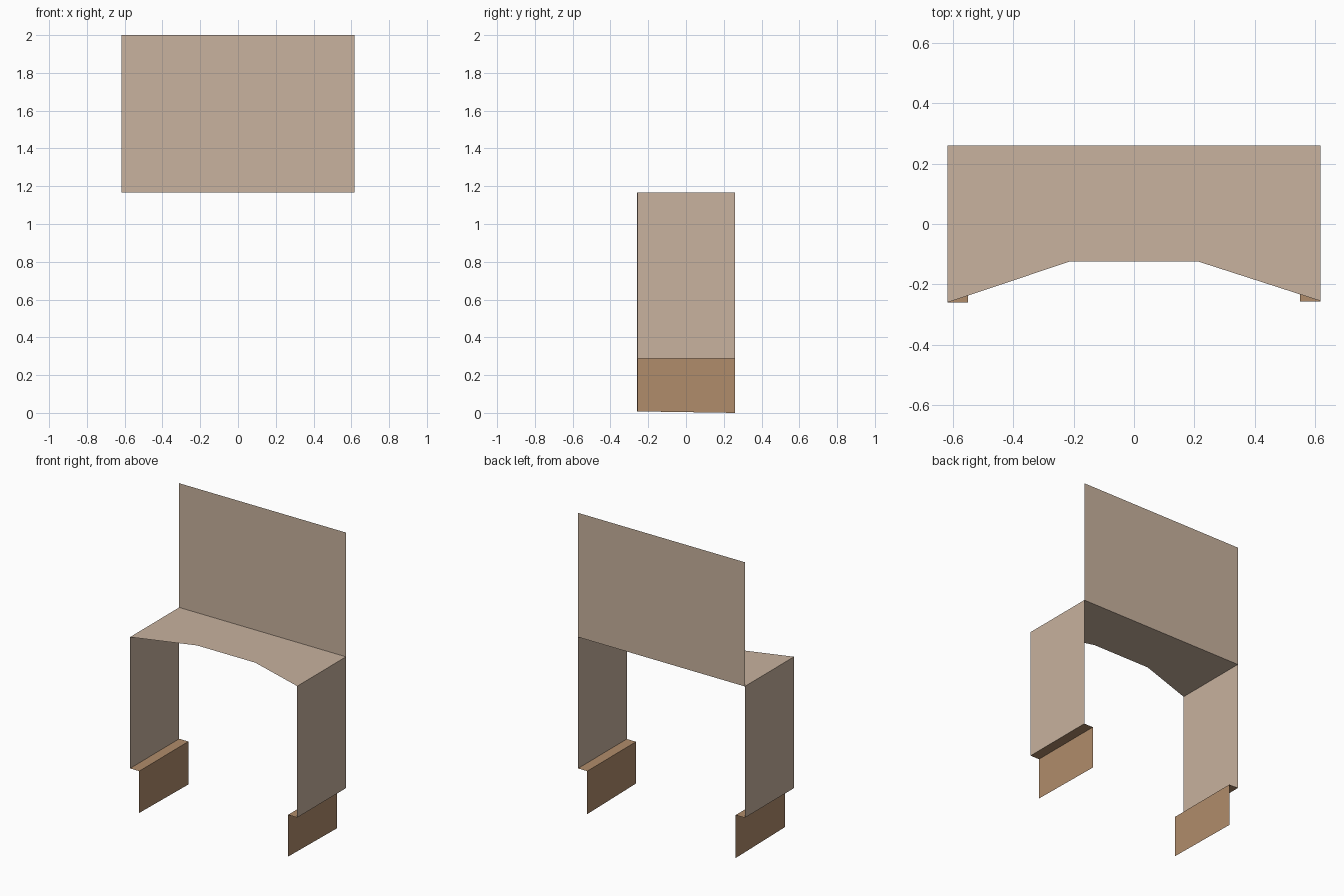
import bpy

if "Cube" in bpy.data.objects:
    bpy.data.objects.remove(bpy.data.objects["Cube"])


def material(name, rgb):
    m = bpy.data.materials.new(name)
    m.diffuse_color = (*rgb, 1.0)
    m.use_nodes = True
    m.node_tree.nodes["Principled BSDF"].inputs["Base Color"].default_value = m.diffuse_color
    return m


tan = material("pale tan", (0.578, 0.445, 0.342))
brown = material("warm brown", (0.434, 0.262, 0.147))


def sheet(name, points, mat):
    """One flat panel from its outline."""
    me = bpy.data.meshes.new(name)
    me.from_pydata(points, [], [list(range(len(points)))])
    me.materials.append(mat)
    ob = bpy.data.objects.new(name, me)
    bpy.context.collection.objects.link(ob)
    return ob


W, D = 0.618, 0.26          # half width, half depth
IN = 0.55                   # inner foot position
TOP, SEAT, LEDGE = 2.0, 1.168, 0.288

# Upright back panel
sheet("back_panel", [(-W, D, SEAT), (W, D, SEAT), (W, D, TOP), (-W, D, TOP)], tan)

# Shelf with a notched front edge
sheet("shelf", [(-W, D, SEAT), (-W, -D, SEAT), (-0.215, -0.125, SEAT),
                (0.215, -0.125, SEAT), (W, -D + 0.005, SEAT), (W, D, SEAT)], tan)

# Side panels, small inward ledges and feet panels
for side, s in (("left", -1), ("right", 1)):
    f = -D if s < 0 else -D + 0.004
    sheet(side + "_side_panel", [(s * W, f, LEDGE), (s * W, D, LEDGE),
                                 (s * W, D, SEAT), (s * W, f, SEAT)], tan)
    sheet(side + "_ledge", [(s * IN, f, LEDGE), (s * W, f, LEDGE),
                            (s * W, D, LEDGE), (s * IN, D, LEDGE)], brown)
    sheet(side + "_foot_panel", [(s * IN, f, 0.008), (s * IN, D, 0.0),
                                 (s * IN, D, LEDGE), (s * IN, f, LEDGE)], brown)
